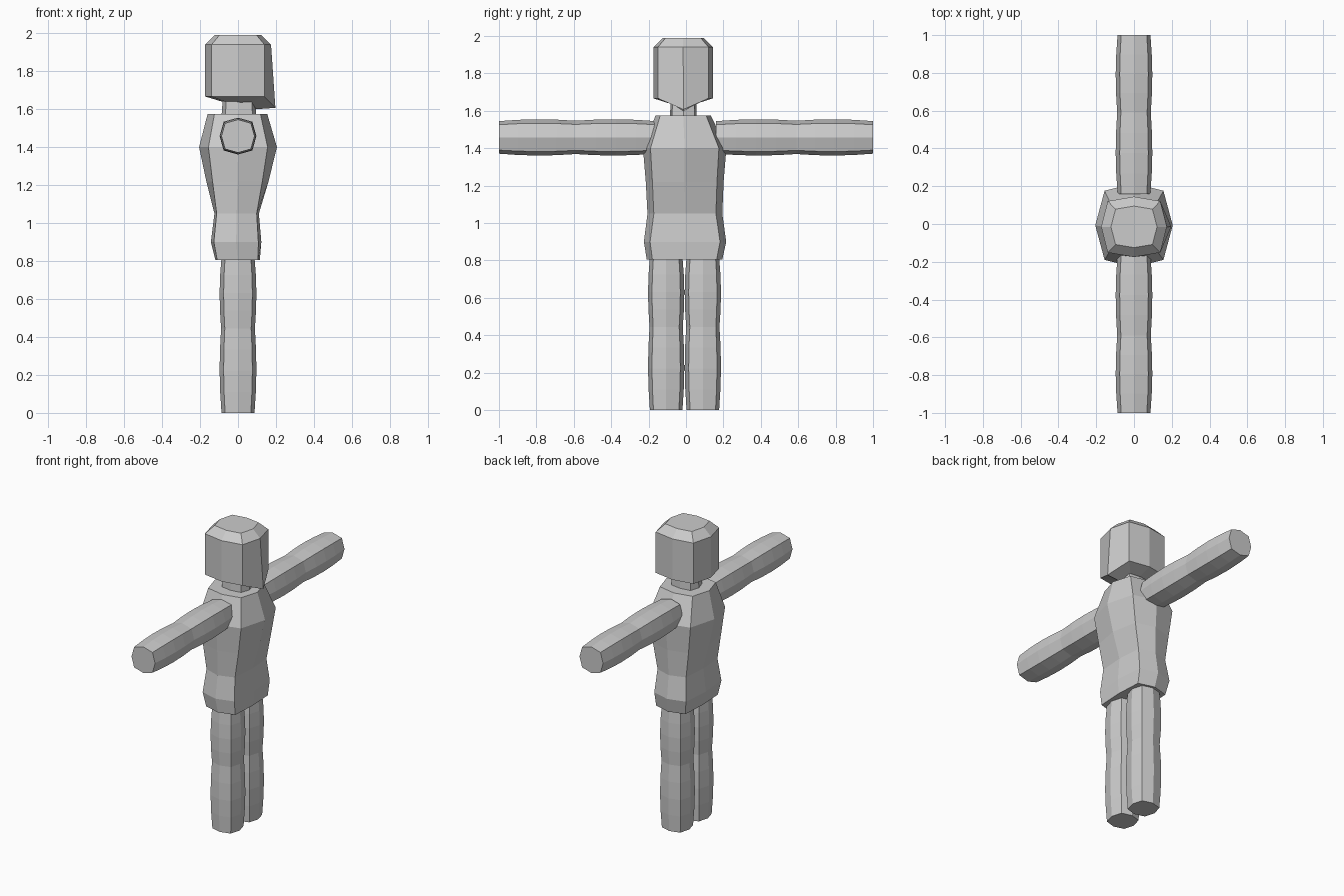
import bpy, bmesh
from mathutils import Vector

if "Cube" in bpy.data.objects:
    bpy.data.objects.remove(bpy.data.objects["Cube"])


def octagon(hx, hy, fx=0.78, fy=0.78):
    """Rounded-square outline: four axis points and four pulled-out corners."""
    return [(hx, 0), (hx * fx, hy * fy), (0, hy), (-hx * fx, hy * fy),
            (-hx, 0), (-hx * fx, -hy * fy), (0, -hy), (hx * fx, -hy * fy)]


def loft(name, rings):
    """Join a stack of 8-point rings and cap both ends."""
    bm = bmesh.new()
    loops = [[bm.verts.new(p) for p in ring] for ring in rings]
    for a, b in zip(loops, loops[1:]):
        for i in range(8):
            j = (i + 1) % 8
            bm.faces.new((a[i], a[j], b[j], b[i]))
    bm.faces.new(loops[0][::-1])
    bm.faces.new(loops[-1])
    bmesh.ops.recalc_face_normals(bm, faces=bm.faces)
    mesh = bpy.data.meshes.new(name)
    bm.to_mesh(mesh)
    bm.free()
    obj = bpy.data.objects.new(name, mesh)
    bpy.context.collection.objects.link(obj)
    return obj


def limb(name, start, end, radii):
    """Straight limb segment with evenly spaced ring radii, along z or y."""
    start, end = Vector(start), Vector(end)
    along_y = abs(end.y - start.y) > abs(end.z - start.z)
    rings = []
    for k, r in enumerate(radii):
        c = start.lerp(end, k / (len(radii) - 1))
        rings.append([c + (Vector((u, 0, v)) if along_y else Vector((u, v, 0)))
                      for u, v in octagon(r, r)])
    return loft(name, rings)


def body(name, rows):
    """Upright body from rows of z, centre x, centre y, half x, half y, corner x, corner y."""
    return loft(name, [[Vector((cx + u, cy + v, z)) for u, v in octagon(hx, hy, fx, fy)]
                       for z, cx, cy, hx, hy, fx, fy in rows])


# Torso: hips, waist, chest, shoulders
body("torso", [
    (0.805, -0.002, -0.008, 0.117, 0.202, 0.92, 0.85),
    (0.90, -0.01, -0.005, 0.133, 0.220, 0.88, 0.85),
    (1.05, -0.007, -0.006, 0.117, 0.200, 0.90, 0.83),
    (1.22, -0.003, -0.007, 0.164, 0.208, 0.80, 0.83),
    (1.40, 0.0, -0.007, 0.205, 0.223, 0.76, 0.82),
    (1.575, -0.003, -0.015, 0.157, 0.148, 0.77, 0.83)])

# Neck
body("neck", [
    (1.56, 0.005, -0.014, 0.092, 0.072, 0.78, 0.85),
    (1.66, 0.005, -0.014, 0.085, 0.068, 0.78, 0.85)])

# Head, with the front point of the lower rings dropped to form the chin
head = body("head", [
    (1.64, 0.0, -0.015, 0.085, 0.075, 0.80, 0.82),
    (1.667, 0.0, -0.015, 0.174, 0.160, 0.80, 0.85),
    (1.94, 0.0, -0.015, 0.174, 0.160, 0.80, 0.85),
    (1.99, 0.0, -0.015, 0.122, 0.110, 0.80, 0.85)])
head.data.vertices[0].co = (0.10, -0.015, 1.60)
head.data.vertices[8].co = (0.197, -0.014, 1.607)

# Arms and legs: two gently bulging segments each
bulge = (0.087, 0.094, 0.097, 0.095, 0.089)
for side, s in (("left", 1), ("right", -1)):
    limb(f"{side}_upper_arm", (0, 0.16 * s, 1.458), (0, 0.59 * s, 1.458), bulge)
    limb(f"{side}_forearm", (0, 0.59 * s, 1.458), (0, s, 1.458), bulge[::-1])
    y = 0.098 * s - 0.008
    limb(f"{side}_thigh", (0, y, 0.82), (0, y, 0.445), bulge)
    limb(f"{side}_shin", (0, y, 0.445), (0, y, 0), bulge[::-1])
